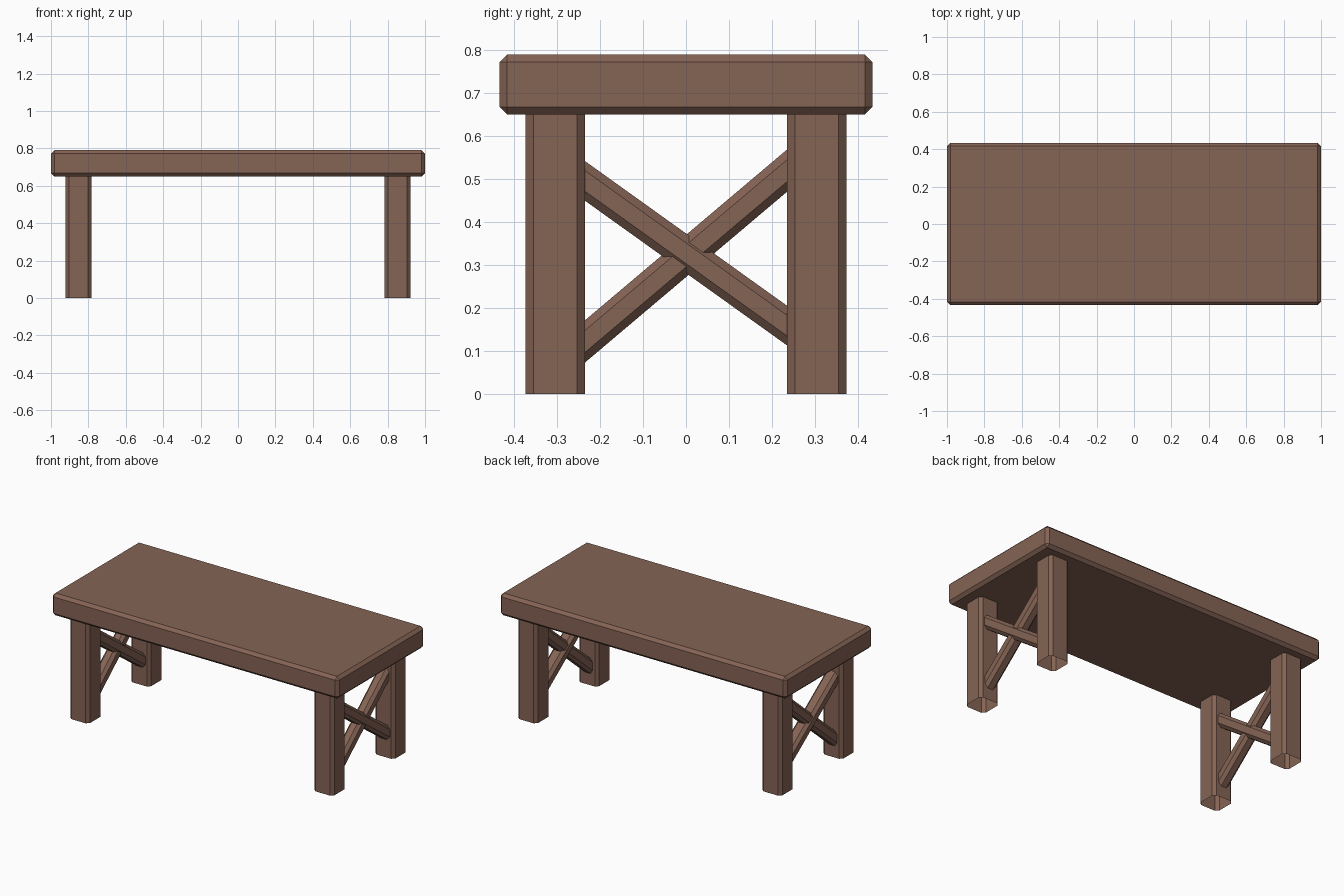
import bpy, bmesh, math
from mathutils import Matrix, Vector

if "Cube" in bpy.data.objects:
    bpy.data.objects.remove(bpy.data.objects["Cube"])

wood = bpy.data.materials.new("brown wood")
wood.diffuse_color = (0.235, 0.127, 0.09, 1)
wood.use_nodes = True
wood.node_tree.nodes["Principled BSDF"].inputs["Base Color"].default_value = wood.diffuse_color
CHAMFER = 0.018


def chamfered_box(name, size, location, axis=None, tilt=0.0, open_ends=False):
    """Box with chamfered edges; axis limits the chamfer to edges along it."""
    bm = bmesh.new()
    bmesh.ops.create_cube(bm, size=1, matrix=Matrix.Diagonal((*size, 1)))
    edges = [e for e in bm.edges if axis is None or
             abs(e.verts[0].co[axis] - e.verts[1].co[axis]) > 1e-4]
    bmesh.ops.bevel(bm, geom=edges, offset=CHAMFER, segments=1,
                    affect='EDGES', clamp_overlap=False)
    if open_ends:
        bm.normal_update()
        caps = [f for f in bm.faces if abs(f.normal[axis]) > 0.99]
        bmesh.ops.delete(bm, geom=caps, context='FACES_ONLY')
    bmesh.ops.transform(bm, verts=bm.verts, matrix=Matrix.Translation(
        Vector(location)) @ Matrix.Rotation(tilt, 4, 'X'))
    mesh = bpy.data.meshes.new(name)
    bm.to_mesh(mesh)
    bm.free()
    mesh.materials.append(wood)
    obj = bpy.data.objects.new(name, mesh)
    bpy.context.collection.objects.link(obj)
    return obj


# Thick table top
chamfered_box("table_top", (2.0, 0.868, 0.14), (0, 0, 0.72))

for sx, side in ((-1, "left"), (1, "right")):
    x = sx * 0.852
    # Square legs with chamfered uprights, open at the ends
    for sy, end in ((-1, "front"), (1, "back")):
        chamfered_box(f"{end}_{side}_leg", (0.138, 0.138, 0.65),
                      (x, sy * 0.304, 0.325), axis=2, open_ends=True)
    # Crossed braces between the legs
    for label, width, z, degrees in (("falling", 0.084, 0.3275, -35.6),
                                     ("rising", 0.074, 0.321, 40.2)):
        angle = math.radians(degrees)
        chamfered_box(f"{side}_{label}_brace",
                      (width, 0.56 / math.cos(angle), 0.075),
                      (x, 0, z), axis=1, tilt=angle)
